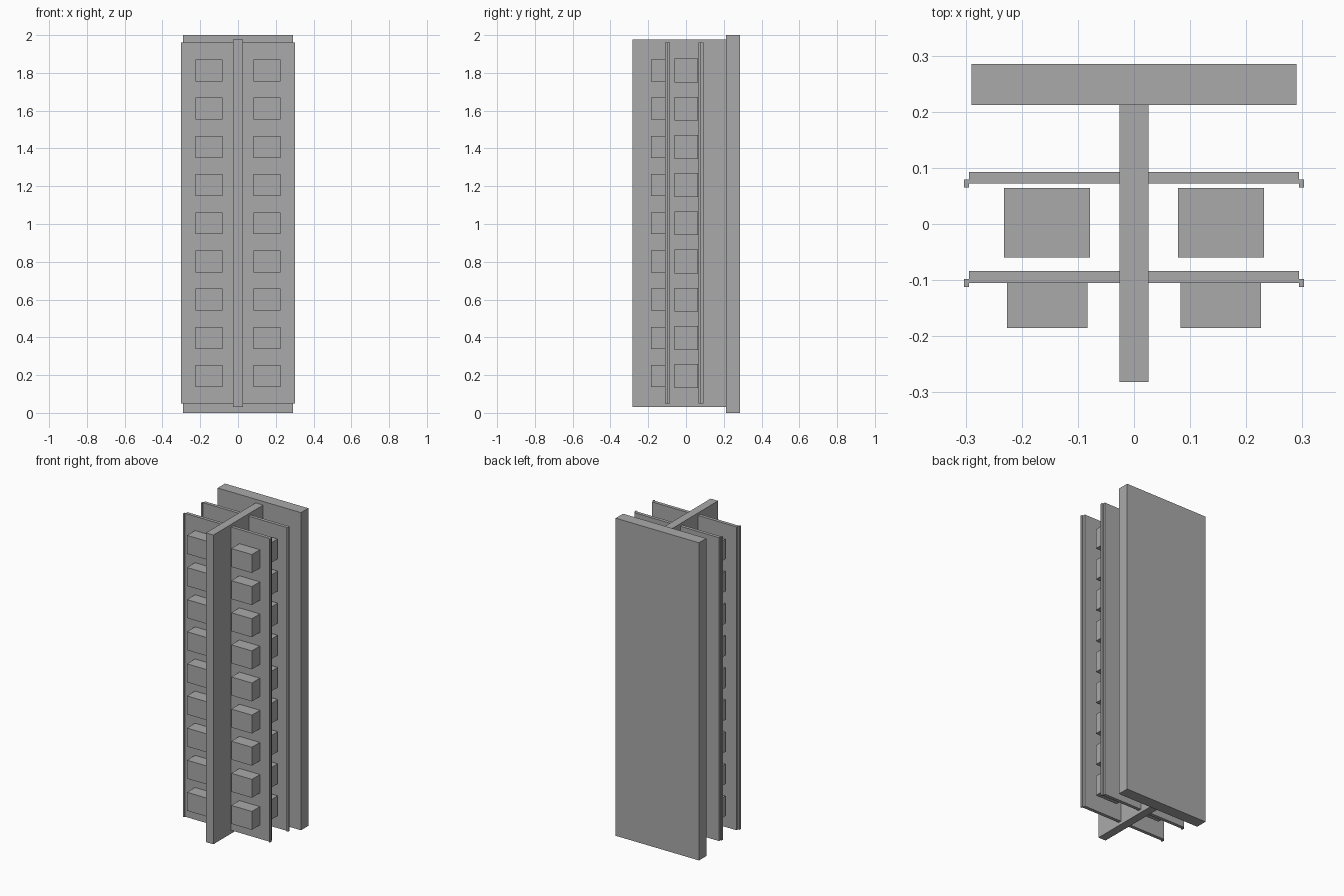
import bpy

if "Cube" in bpy.data.objects:
    bpy.data.objects.remove(bpy.data.objects["Cube"])

grey = bpy.data.materials.new("plain grey")
grey.use_nodes = True
colour = (0.4, 0.4, 0.4, 1)
grey.diffuse_color = colour
grey.node_tree.nodes["Principled BSDF"].inputs["Base Color"].default_value = colour


def box(name, x, y, z):
    """Box spanning the given (low, high) range on each axis."""
    bpy.ops.mesh.primitive_cube_add(size=1, location=[sum(r) / 2 for r in (x, y, z)])
    ob = bpy.context.object
    ob.name = name
    ob.scale = [r[1] - r[0] for r in (x, y, z)]
    bpy.ops.object.transform_apply(location=False, rotation=False, scale=True)
    ob.data.materials.append(grey)
    return ob


def mirrored(name, x, y, z):
    """The same box on the left (+x) and right (-x) sides."""
    box("left_" + name, x, y, z)
    box("right_" + name, (-x[1], -x[0]), y, z)


# Back slab and central fin
box("back_slab", (-0.29, 0.29), (0.212, 0.285), (0, 2))
box("central_fin", (-0.026, 0.026), (-0.282, 0.212), (0.03, 1.977))

# Two cross panels, each with small lips on the outer edges
panel_z = (0.05, 1.96)
for label, y in (("front", -0.105), ("rear", 0.072)):
    mirrored(label + "_panel", (0.026, 0.294), (y, y + 0.021), panel_z)
    mirrored(label + "_panel_lip", (0.294, 0.303), (y - 0.007, y + 0.007), panel_z)

# Nine rows of blocks: one set on the front panel, one between the panels
for i in range(9):
    z = 0.195 + i * 0.2022
    mirrored(f"front_block_{i + 1}", (0.083, 0.226), (-0.185, -0.105), (z - 0.058, z + 0.058))
    mirrored(f"inner_block_{i + 1}", (0.078, 0.232), (-0.06, 0.064), (z - 0.063, z + 0.063))
